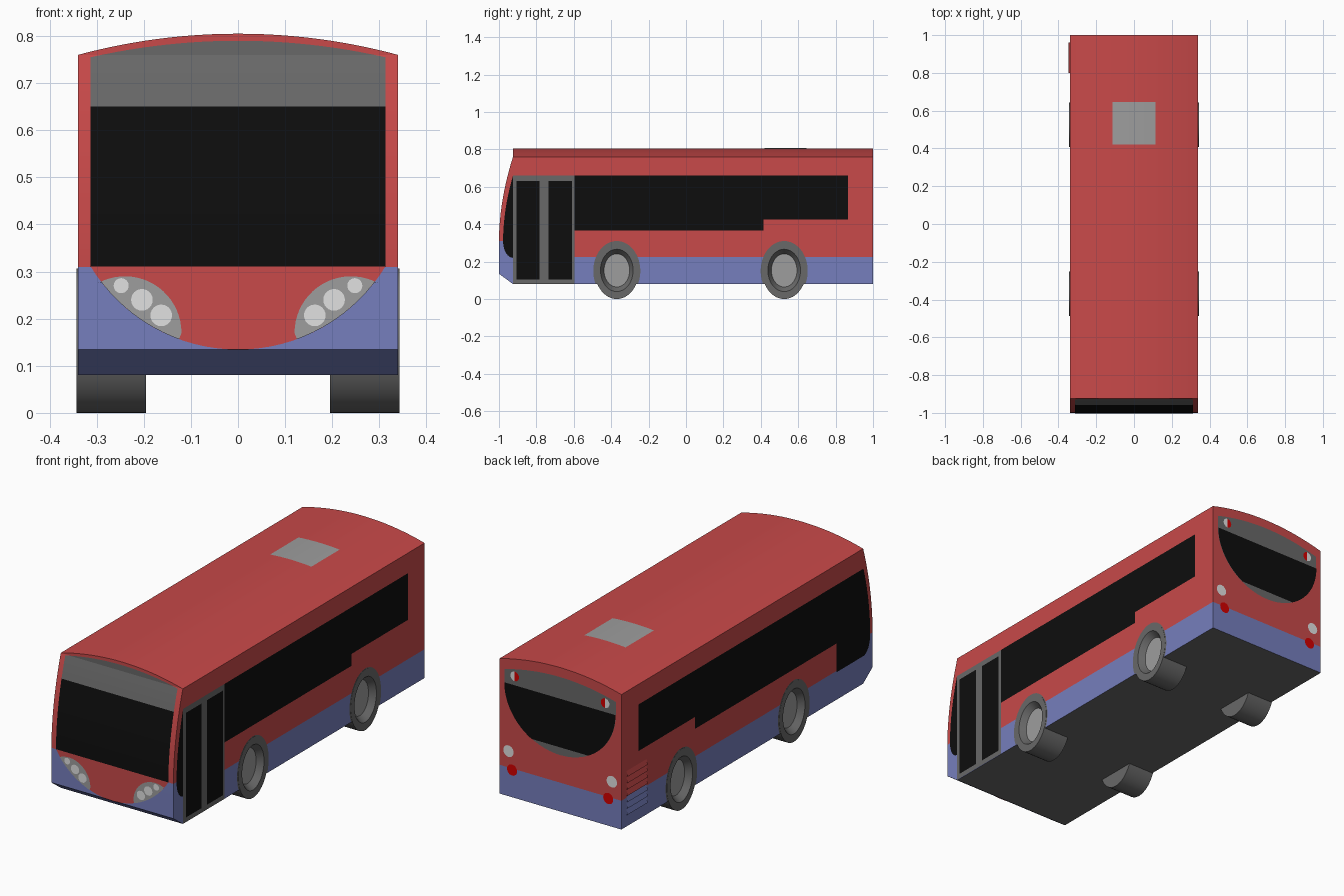
import bpy, bmesh, math
from mathutils import Vector

old = bpy.data.objects.get("Cube")
if old:
    bpy.data.objects.remove(old, do_unlink=True)


def material(name, r, g, b):
    m = bpy.data.materials.new(name)
    m.use_nodes = True
    m.diffuse_color = (r, g, b, 1)
    m.node_tree.nodes["Principled BSDF"].inputs["Base Color"].default_value = (r, g, b, 1)
    return m


RED = material("coach red", .58, .067, .067)
BLUE = material("skirt blue", .18, .21, .51)
BLACK = material("window black", .004, .004, .004)
GREY = material("trim grey", .14, .14, .14)
SILVER = material("silver grey", .34, .34, .34)
LAMP = material("lamp white", .75, .75, .75)
SIGNAL = material("signal red", .65, .0, .0)

W = .34            # half width
EAVE, TOP = .76, .805
R = (W * W + (TOP - EAVE) ** 2) / (2 * (TOP - EAVE))


def roof_z(x):
    return TOP - R + math.sqrt(R * R - x * x)


def front_y(z):
    t = min(max((z - .31) / (EAVE - .31), 0), 1)
    return -1 + .075 * t ** 1.9


def arc(cu, cv, ru, rv, a0=0, a1=2 * math.pi, n=32):
    return [(cu + ru * math.cos(a0 + (a1 - a0) * i / n),
             cv + rv * math.sin(a0 + (a1 - a0) * i / n)) for i in range(n + 1)]


def disc(cu, cv, r):
    return arc(cu, cv, r, r, n=24)[:-1]


def finish(name, bm, mats, smooth=False):
    me = bpy.data.meshes.new(name)
    bm.to_mesh(me)
    bm.free()
    ob = bpy.data.objects.new(name, me)
    bpy.context.collection.objects.link(ob)
    for m in mats:
        me.materials.append(m)
    if smooth:
        activate(ob)
        bpy.ops.object.shade_smooth_by_angle(angle=math.radians(30))
    return ob


def activate(ob):
    bpy.ops.object.select_all(action='DESELECT')
    ob.select_set(True)
    bpy.context.view_layer.objects.active = ob


# Surfaces that panels are laid on: outward direction, placement, cut axis, cut positions
Z_CUTS = [.31 + .45 * i / 12 for i in range(13)]
X_CUTS = [W * i / 12 for i in range(-11, 12)]
FRONT = ((0, -1, 0), lambda u, v, d: (u, front_y(v) - d, v), 1, Z_CUTS)
BACK = ((0, 1, 0), lambda u, v, d: (u, 1 + d, v), 0, [])
LEFT = ((1, 0, 0), lambda u, v, d: (W + d, u, v), 0, [])
RIGHT = ((-1, 0, 0), lambda u, v, d: (-W - d, u, v), 0, [])
ROOF = ((0, 0, 1), lambda u, v, d: (u, v, roof_z(u) + d), 0, X_CUTS)


def panel(name, pts, surface, mat, layer=1):
    out, place, axis, cuts = surface
    bm = bmesh.new()
    bm.faces.new([bm.verts.new((u, v, 0)) for u, v in pts])
    normal = Vector((1, 0, 0) if axis == 0 else (0, 1, 0))
    for c in cuts:
        bmesh.ops.bisect_plane(bm, geom=bm.verts[:] + bm.edges[:] + bm.faces[:],
                               dist=1e-5, plane_co=normal * c, plane_no=normal)
    for v in bm.verts:
        v.co = place(v.co.x, v.co.y, .002 * layer)
    bm.normal_update()
    if sum((f.normal * f.calc_area() for f in bm.faces), Vector()).dot(Vector(out)) < 0:
        bmesh.ops.reverse_faces(bm, faces=bm.faces[:])
    return finish(name, bm, [mat])


def rect(u0, u1, v0, v1):
    return [(u0, v0), (u1, v0), (u1, v1), (u0, v1)]


def prism(pts, to3d, shift):
    bm = bmesh.new()
    f = bm.faces.new([bm.verts.new(to3d(a, b)) for a, b in pts])
    ext = bmesh.ops.extrude_face_region(bm, geom=[f])
    bmesh.ops.translate(bm, vec=shift,
                        verts=[g for g in ext["geom"] if isinstance(g, bmesh.types.BMVert)])
    bmesh.ops.recalc_face_normals(bm, faces=bm.faces[:])
    return bm


# Body: side profile with a bowed windscreen, coloured by height
profile = [(1, EAVE), (1, .08), (-.925, .08), (-1, .135)] + [(front_y(z), z) for z in Z_CUTS]
bm = prism(profile, lambda y, z: (-W, y, z), (2 * W, 0, 0))
for co, no in (((0, -.925, 0), (0, 1, 0)), ((0, 0, .225), (0, 0, 1)), ((0, 0, .31), (0, 0, 1))):
    bmesh.ops.bisect_plane(bm, geom=bm.verts[:] + bm.edges[:] + bm.faces[:], dist=1e-5,
                           plane_co=co, plane_no=no)
bm.normal_update()
for f in bm.faces:
    c = f.calc_center_median()
    if f.normal.z < -.9:
        f.material_index = 2
    elif c.z < .225 or (c.z < .31 and c.y < -.925):
        f.material_index = 1
body = finish("body", bm, [RED, BLUE, GREY], smooth=True)

# Arched roof
arch = [(W * i / 12, roof_z(W * i / 12)) for i in range(-12, 13)]
finish("roof", prism(arch, lambda x, z: (x, -.925, z), (0, 1.925, 0)), [RED], smooth=True)
panel("roof_hatch", rect(-.115, .115, .42, .645), ROOF, SILVER)

# Wheels: oval, with dished hubs, set into cut wells
RY, RZ, N = .118, .153, 48


def wheel_bm(side, yc, rings):
    bm = bmesh.new()
    loops = []
    for x, k in rings:
        loops.append([bm.verts.new((side * x, y, z))
                      for y, z in arc(yc, RZ, RY * k, RZ * k, n=N)[:-1]])
    for a, b in zip(loops, loops[1:]):
        for i in range(N):
            bm.faces.new((a[i], a[(i + 1) % N], b[(i + 1) % N], b[i]))
    bm.faces.new(loops[0])
    hub = bm.faces.new(loops[-1])
    hub.material_index = 1
    bmesh.ops.recalc_face_normals(bm, faces=bm.faces[:])
    return bm


for side, sname, surface in ((1, "left", LEFT), (-1, "right", RIGHT)):
    for end, yc in (("front", -.37), ("rear", .525)):
        cutter = finish("well_cutter", wheel_bm(side, yc, [(.3, .85), (.4, .85)]), [GREY, GREY])
        cutter.hide_render = True
        mod = body.modifiers.new("well", 'BOOLEAN')
        mod.operation, mod.object = 'DIFFERENCE', cutter
        activate(body)
        bpy.ops.object.modifier_apply(modifier=mod.name)
        bpy.data.objects.remove(cutter, do_unlink=True)
        rings = [(.195, 1), (.343, 1), (.343, .74), (.312, .58)]
        finish(f"{end}_{sname}_wheel", wheel_bm(side, yc, rings), [GREY, SILVER], smooth=True)
        a = math.asin(.07 / .16)
        ring = arc(yc, .15, .126, .16, -a, math.pi + a)
        ring += arc(yc, .15, .107, .136, math.pi + a, -a)
        panel(f"{end}_{sname}_wheel_arch", ring, surface, GREY)

# Side windows: stepped long pane, curved quarter pane at the front
nose = arc(-.925, .31, .053, .09, 1.5 * math.pi, math.pi, 8)
nose += [(-.978 + .053 * (i / 10) ** 1.9, .31 + .35 * i / 10) for i in range(1, 11)]
stepped = [(.865, .66), (.865, .425), (.415, .425), (.415, .365)]
panel("left_side_window", [(-.595, .66)] + stepped + [(-.595, .365)], LEFT, BLACK)
panel("left_quarter_window", nose, LEFT, BLACK)
panel("right_side_window", stepped + [(-.71, .365), (-.71, .22)] + nose, RIGHT, BLACK)

# Entrance door
panel("door_frame", rect(-.925, -.595, .081, .66), LEFT, GREY)
panel("door_front_pane", rect(-.905, -.782, .105, .632), LEFT, BLACK, 1.5)
panel("door_rear_pane", rect(-.735, -.61, .105, .632), LEFT, BLACK, 1.5)

# Front: windscreen, header band, rounded red apron and headlights
G = .313
panel("windscreen", rect(-G, G, .31, .65), FRONT, BLACK)
header = [(G * i / 12, .755 + .035 * (1 - (i / 12) ** 2)) for i in range(12, -13, -1)]
panel("header_band", [(-G, .65), (G, .65)] + header, FRONT, GREY)
AR = .3656
half = math.asin(G / AR)
panel("front_apron", arc(0, .5, AR, AR, -math.pi / 2 - half, -math.pi / 2 + half), FRONT, RED)
for s, sname in ((1, "left"), (-1, "right")):
    lower = [(x, .5 - math.sqrt(AR * AR - x * x)) for x in [.125 + .0165 * i for i in range(11)]]
    upper = arc(.24, .17, .12, .12, math.radians(62), math.radians(180), 20)
    shape = lower + [p for p in upper if p[1] > .17]
    panel(f"{sname}_headlight", [(s * x, z) for x, z in shape], FRONT, SILVER, 2)
    for i, (x, z, r) in enumerate(((.248, .27, .016), (.204, .24, .023), (.163, .207, .023))):
        panel(f"{sname}_headlight_lens_{i + 1}", disc(s * x, z, r), FRONT, LAMP, 3)

# Rear: window with grey surround and lamps
rear_top = [(.31 * i / 12, .716 + .042 * (1 - (i / 12) ** 2)) for i in range(12, -13, -1)]
panel("rear_window_surround",
      rear_top + arc(0, .65, .31, .285, math.pi, 2 * math.pi), BACK, GREY)
a = math.asin(.245 / .285)
glass = arc(0, .65, .31, .285, -a, 0, 16) + arc(0, .65, .31, .285, math.pi, math.pi + a, 16)
panel("rear_window", glass, BACK, BLACK, 2)
for s, sname in ((1, "left"), (-1, "right")):
    q = math.pi / 2
    for part, mat, a0 in (("outer", LAMP, -q), ("inner", SIGNAL, q)):
        pts = arc(.252, .695, .024, .024, a0, a0 + math.pi, 14)
        panel(f"{sname}_upper_lamp_{part}", [(s * x, z) for x, z in pts], BACK, mat, 2)
    panel(f"{sname}_reverse_lamp", disc(s * .288, .308, .029), BACK, LAMP)
    panel(f"{sname}_brake_lamp", disc(s * .268, .218, .028), BACK, SIGNAL)

# Engine louvres on the right side
for name, mat, first, last in (("lower_louvres", BLUE, 0, 3), ("upper_louvres", RED, 3, 7)):
    bm = bmesh.new()
    for i in range(first, last):
        z = .135 + .032 * i
        rows = [[bm.verts.new((x, y, h)) for y in (.96, .8)]
                for x, h in ((-W, z + .032), (-W - .007, z + .006), (-W, z + .004))]
        for p, n in zip(rows, rows[1:]):
            bm.faces.new((p[0], p[1], n[1], n[0]))
    bm.normal_update()
    for f in bm.faces:
        if f.normal.x > 0:
            f.normal_flip()
    finish(name, bm, [mat])
